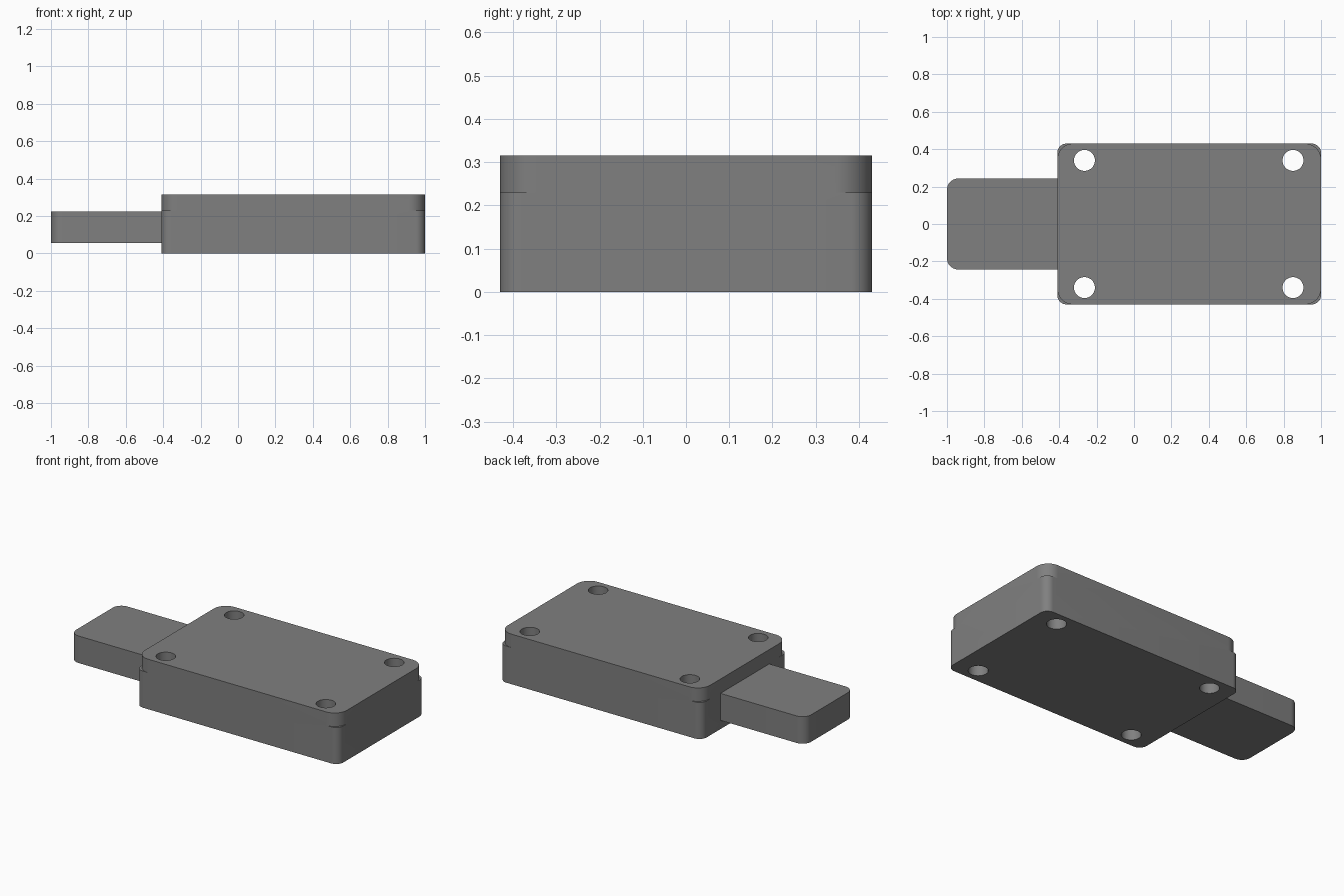
import bpy, bmesh, math

if "Cube" in bpy.data.objects:
    bpy.data.objects.remove(bpy.data.objects["Cube"])

grey = bpy.data.materials.new("plain grey")
grey.diffuse_color = (0.215, 0.215, 0.215, 1)
grey.use_nodes = True
grey.node_tree.nodes["Principled BSDF"].inputs["Base Color"].default_value = grey.diffuse_color


def finish(obj):
    obj.data.materials.clear()
    obj.data.materials.append(grey)
    bpy.ops.object.select_all(action='DESELECT')
    bpy.context.view_layer.objects.active = obj
    obj.select_set(True)
    bpy.ops.object.shade_smooth_by_angle(angle=math.radians(30))


def slab(name, x0, x1, half_y, z0, z1, radii, steps=12):
    """Plate with vertical rounded corners; radii = (left end, right end)."""
    left, right = radii
    corners = [(x1, 1, right, 0), (x0, 1, left, 90),
               (x0, -1, left, 180), (x1, -1, right, 270)]
    bm = bmesh.new()
    ring = []
    for x, sy, r, start in corners:
        cx = x - r if x == x1 else x + r
        cy = sy * (half_y - r)
        for i in range(steps + 1 if r else 1):
            a = math.radians(start + 90 * i / steps)
            ring.append(bm.verts.new((cx + r * math.cos(a), cy + r * math.sin(a), z0)))
    face = bm.faces.new(ring)
    top = bmesh.ops.extrude_face_region(bm, geom=[face])["geom"]
    bmesh.ops.translate(bm, vec=(0, 0, z1 - z0),
                        verts=[v for v in top if isinstance(v, bmesh.types.BMVert)])
    bmesh.ops.recalc_face_normals(bm, faces=bm.faces)
    mesh = bpy.data.meshes.new(name)
    bm.to_mesh(mesh)
    bm.free()
    obj = bpy.data.objects.new(name, mesh)
    bpy.context.collection.objects.link(obj)
    return obj


def combine(obj, other, operation):
    mod = obj.modifiers.new(operation.lower(), 'BOOLEAN')
    mod.operation, mod.object, mod.solver = operation, other, 'EXACT'
    bpy.context.view_layer.objects.active = obj
    bpy.ops.object.modifier_apply(modifier=mod.name)
    bpy.data.objects.remove(other)


# Case: lower shell with tight corners, upper cover with wider corners
case = slab("case", -0.41, 1.0, 0.43, 0, 0.23, (0.05, 0.05))
cover = slab("cover", -0.41, 1.0, 0.43, 0.23, 0.315, (0.085, 0.085))
combine(case, cover, 'UNION')

# Four screw holes through the case
for x in (-0.265, 0.85):
    for y in (-0.34, 0.34):
        bpy.ops.mesh.primitive_cylinder_add(vertices=48, radius=0.056, depth=1,
                                            location=(x, y, 0.15))
        combine(case, bpy.context.object, 'DIFFERENCE')
finish(case)

# Sliding tongue that enters the left end of the case
tongue = slab("tongue", -1.0, -0.40, 0.243, 0.055, 0.225, (0.06, 0))
finish(tongue)
